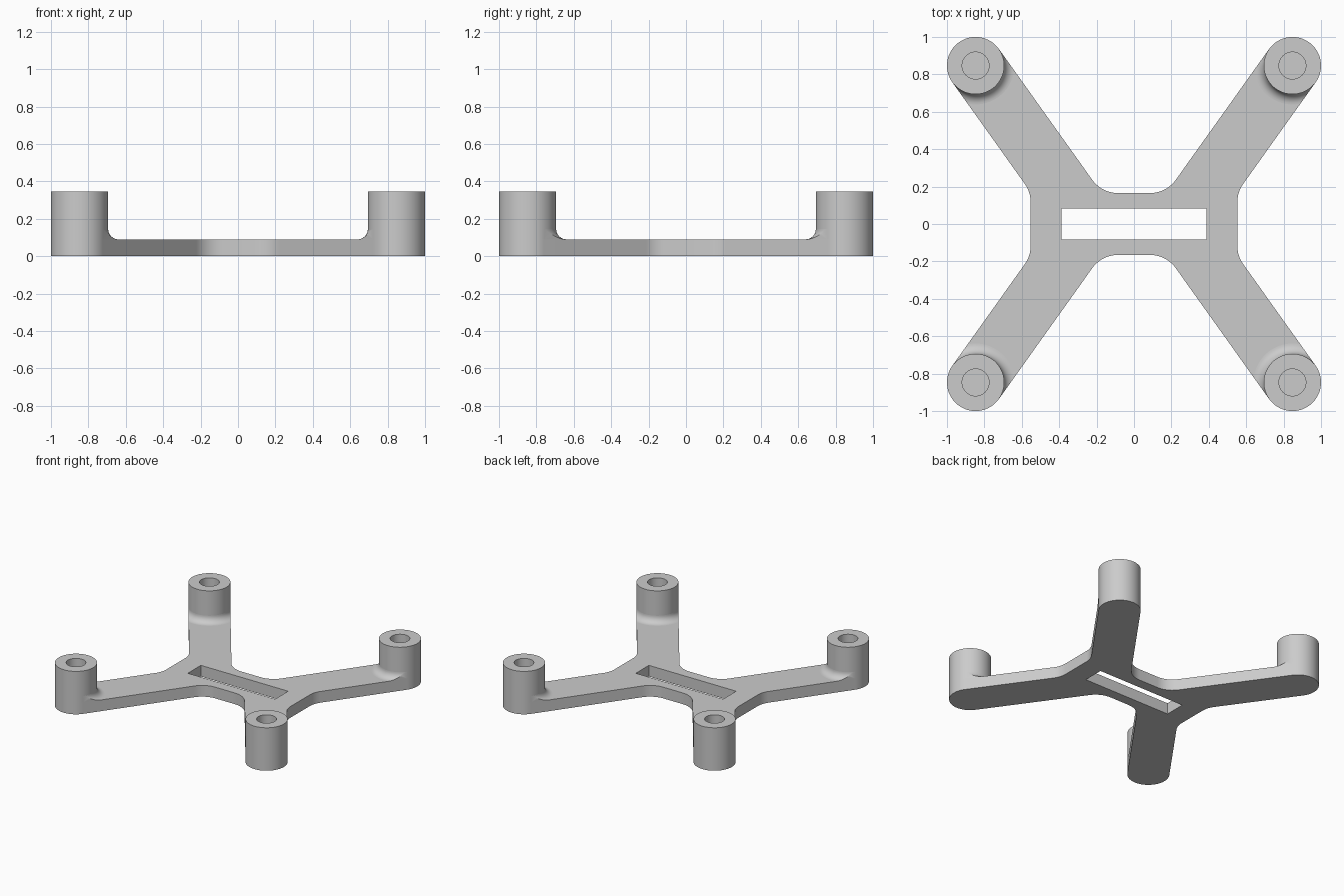
import bpy, bmesh
from math import sin, cos, tan, asin, pi, radians
from mathutils import Vector

if "Cube" in bpy.data.objects:
    bpy.data.objects.remove(bpy.data.objects["Cube"])

PLATE = 0.09             # plate thickness
TOP = 0.345              # post height
POST_R = 0.153           # post radius, also half the arm width
HOLE_R = 0.072
FLARE = 0.055            # fillet between post and arm
CENTRE = Vector((0.847, 0.847))
ARM = radians(54.5)      # arm direction
HALF_X, HALF_Y = 0.553, 0.165

grey = bpy.data.materials.new("light grey")
grey.use_nodes = True
colour = (0.6, 0.6, 0.6, 1)
grey.diffuse_color = colour
grey.node_tree.nodes["Principled BSDF"].inputs["Base Color"].default_value = colour


def polar(r, a):
    return Vector((r * cos(a), r * sin(a)))


def finish(bm, name, mirror=False):
    mesh = bpy.data.meshes.new(name)
    bm.to_mesh(mesh)
    bm.free()
    mesh.materials.append(grey)
    obj = bpy.data.objects.new(name, mesh)
    bpy.context.collection.objects.link(obj)
    bpy.ops.object.select_all(action='DESELECT')
    obj.select_set(True)
    bpy.context.view_layer.objects.active = obj
    bpy.ops.object.shade_smooth_by_angle(angle=radians(30))
    if mirror:
        mod = obj.modifiers.new("four corners", 'MIRROR')
        mod.use_axis = (True, True, False)
        mod.use_mirror_merge = False


def rounded(before, corner, after, radius, steps=10):
    """Points of an arc that rounds off a corner."""
    d1, d2 = (before - corner).normalized(), (after - corner).normalized()
    turn = pi - d1.angle(d2)
    mid = corner + (d1 + d2).normalized() * radius / cos(turn / 2)
    a = corner + d1 * radius * tan(turn / 2) - mid
    b = corner + d2 * radius * tan(turn / 2) - mid
    return [mid + (a * sin(turn * (1 - k / steps)) + b * sin(turn * k / steps)) / sin(turn)
            for k in range(steps + 1)]


def sweep(bm, profile, half_angles, steps):
    """Turn (radius, z) points about the post axis, each by its own angle."""
    rows = []
    for (r, z), half in zip(profile, half_angles):
        row = []
        for j in range(steps + 1):
            p = CENTRE + polar(r, ARM + pi + half * (2 * j / steps - 1))
            row.append(bm.verts.new((p.x, p.y, z)))
        rows.append(row)
    for a, b in zip(rows, rows[1:]):
        for j in range(steps):
            bm.faces.new((a[j], b[j], b[j + 1], a[j + 1]))
    return rows


# Plate outline: one quarter, then mirrored round
along = polar(1, ARM)
outer = CENTRE + polar(POST_R, ARM - pi / 2)
inner = CENTRE + polar(POST_R, ARM + pi / 2)
side = outer - along * (outer.x - HALF_X) / along.x
waist = inner - along * (inner.y - HALF_Y) / along.y
quarter = rounded(Vector((HALF_X, 0)), side, outer, 0.16)
quarter += [CENTRE + polar(POST_R, ARM + pi * (k / 32 - 0.5)) for k in range(33)]
quarter += rounded(inner, waist, Vector((0, HALF_Y)), 0.17)
half = quarter + [Vector((-p.x, p.y)) for p in reversed(quarter)]
outline = half + [-p for p in half]
slot = [Vector((x * 0.388, y * 0.083)) for x, y in ((1, 1), (-1, 1), (-1, -1), (1, -1))]

# X-shaped plate with a slot
bm = bmesh.new()
edges = []
for loop in (outline, slot):
    vs = [bm.verts.new((p.x, p.y, 0)) for p in loop]
    edges += [bm.edges.new((vs[i - 1], vs[i])) for i in range(len(vs))]
bmesh.ops.triangle_fill(bm, edges=edges, use_beauty=True, normal=(0, 0, 1))
raised = bmesh.ops.extrude_face_region(bm, geom=bm.faces[:])["geom"]
bmesh.ops.translate(bm, vec=(0, 0, PLATE),
                    verts=[v for v in raised if isinstance(v, bmesh.types.BMVert)])
bmesh.ops.recalc_face_normals(bm, faces=bm.faces[:])
finish(bm, "plate")

# Posts with blind holes
bm = bmesh.new()
profile = [(0, 0.1), (HOLE_R, 0.1), (HOLE_R, TOP), (POST_R, TOP), (POST_R, PLATE)]
sweep(bm, profile, [pi] * len(profile), 64)
bmesh.ops.remove_doubles(bm, verts=bm.verts[:], dist=0.0001)
finish(bm, "posts", mirror=True)

# Fillets from post to arm, trimmed flush with the arm sides
bm = bmesh.new()
profile = [(POST_R + FLARE * (1 - cos(k * pi / 20)), PLATE + FLARE * (1 - sin(k * pi / 20)))
           for k in range(11)]
rows = sweep(bm, profile, [asin(min(1, POST_R / r)) for r, z in profile], 32)
for end, sign in ((-1, 1), (0, -1)):
    p = CENTRE + polar(POST_R, ARM + pi + sign * pi / 2)
    face = [row[end] for row in rows] + [bm.verts.new((p.x, p.y, PLATE))]
    bm.faces.new(face[::sign])
finish(bm, "post_fillets", mirror=True)
